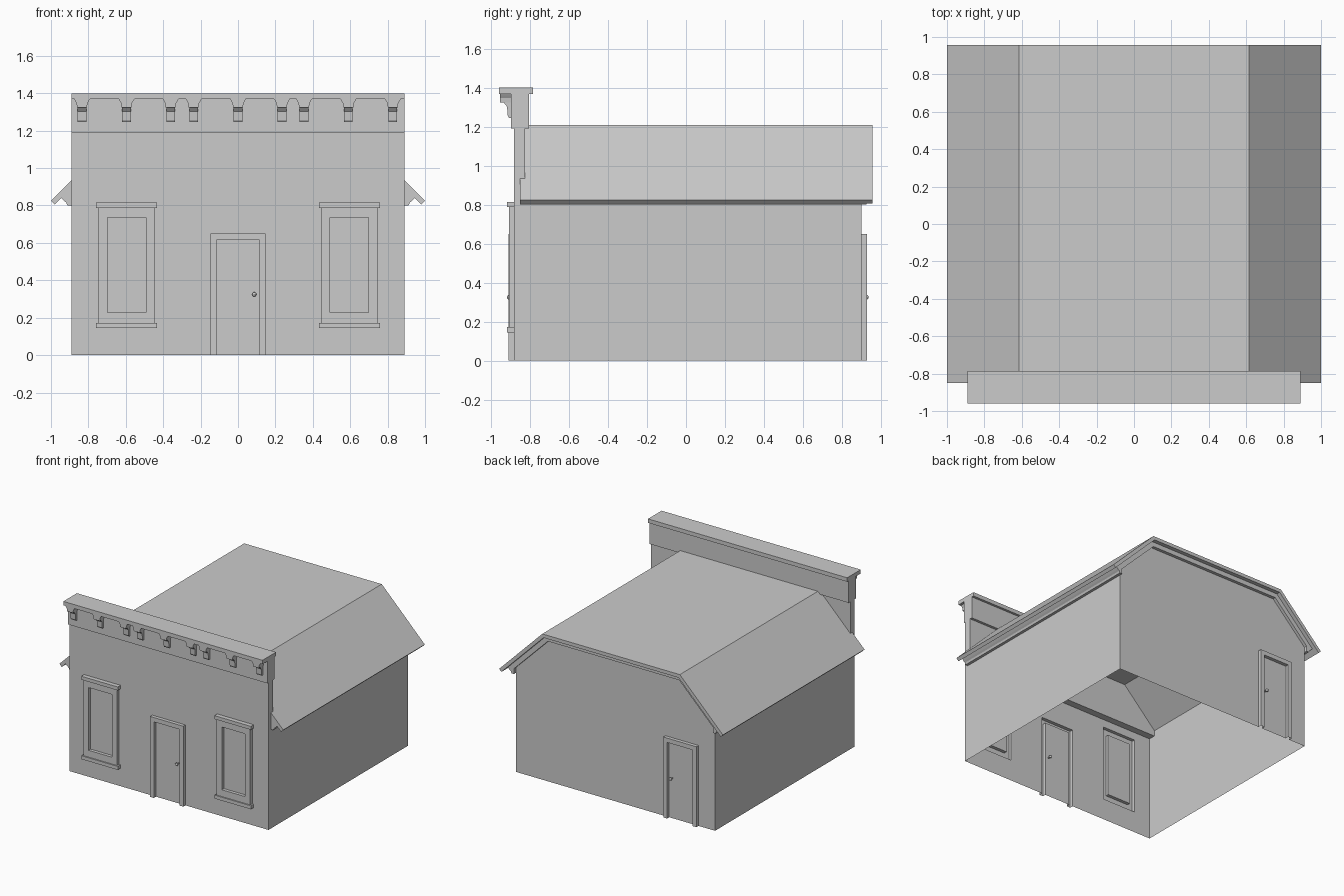
import bpy, bmesh
from mathutils import Vector

if "Cube" in bpy.data.objects:
    bpy.data.objects.remove(bpy.data.objects["Cube"])


def make(name, verts, faces, out=None):
    bm = bmesh.new()
    vs = [bm.verts.new(v) for v in verts]
    for f in faces:
        bm.faces.new([vs[i] for i in f])
    bmesh.ops.remove_doubles(bm, verts=bm.verts, dist=0.0005)
    if out is None:
        bmesh.ops.recalc_face_normals(bm, faces=bm.faces)
    else:
        bm.normal_update()
        for f in bm.faces:
            if f.normal.dot(Vector(out)) < 0:
                f.normal_flip()
    me = bpy.data.meshes.new(name)
    bm.to_mesh(me)
    bm.free()
    ob = bpy.data.objects.new(name, me)
    bpy.context.collection.objects.link(ob)
    return ob


def prism(name, pts, a, b, axis='y'):
    """Extrude a profile: (x, z) along y, or (y, z) along x."""
    n = len(pts)
    place = (lambda p, t: (p[0], t, p[1])) if axis == 'y' else (lambda p, t: (t, p[0], p[1]))
    verts = [place(p, t) for t in (a, b) for p in pts]
    faces = [range(n), range(n, 2 * n)]
    faces += [(i, (i + 1) % n, n + (i + 1) % n, n + i) for i in range(n)]
    return make(name, verts, faces)


def box(name, x0, x1, y0, y1, z0, z1):
    return prism(name, [(x0, z0), (x1, z0), (x1, z1), (x0, z1)], y0, y1)


def framed_panel(name, outer, inner, wall, front, panel, closed):
    """Casing and recessed panel stepped out of an opening in a wall."""
    verts = []
    for (x0, x1, z0, z1), y in ((outer, wall), (outer, front), (inner, front), (inner, panel)):
        verts += [(x0, y, z0), (x0, y, z1), (x1, y, z1), (x1, y, z0)]
    faces = [(12, 13, 14, 15)]
    for r in (0, 4, 8):
        for i in range(4 if closed else 3):
            j = (i + 1) % 4
            faces.append((r + i, r + j, r + 4 + j, r + 4 + i))
    return make(name, verts, faces)


def knob(name, x, y):
    bm = bmesh.new()
    bmesh.ops.create_uvsphere(bm, u_segments=10, v_segments=6, radius=0.012)
    me = bpy.data.meshes.new(name)
    bm.to_mesh(me)
    bm.free()
    ob = bpy.data.objects.new(name, me)
    ob.location = (x, y, 0.325)
    bpy.context.collection.objects.link(ob)
    bpy.context.view_layer.objects.active = ob
    ob.select_set(True)
    bpy.ops.object.shade_smooth_by_angle()
    ob.select_set(False)


def door(name, cx, s):
    wall, front, panel = (-0.882, -0.91, -0.882) if s < 0 else (0.9, 0.928, 0.9)
    framed_panel(name, (cx - 0.148, cx + 0.148, 0, 0.65),
                 (cx - 0.115, cx + 0.115, 0, 0.615), wall, front, panel, False)
    box(name + "_knob_stem", cx + 0.083, cx + 0.091, panel - 0.025, panel + 0.025, 0.321, 0.329)
    for side in (-1, 1):
        knob(name + "_knob", cx + 0.087, panel + side * 0.025)


W, FY, BY = 0.89, -0.882, 0.9

# Front wall sheet with openings for the windows and door
xs = [-W, -0.745, -0.445, -0.148, 0.148, 0.445, 0.745, W]
zs = [0, 0.17, 0.65, 0.79, 0.85]
verts, faces = [(x, FY, z) for z in zs for x in xs], []
for r in range(4):
    for c in range(7):
        if (c in (1, 5) and r in (1, 2)) or (c == 3 and r < 2):
            continue
        i = r * 8 + c
        faces.append((i, i + 1, i + 9, i + 8))
make("front_wall", verts, faces, (0, -1, 0))

# Side walls and gabled back wall with a door opening
for s in (-1, 1):
    make("side_wall", [(s * W, FY, 0), (s * W, BY, 0), (s * W, BY, 0.895), (s * W, FY, 0.895)],
         [range(4)], (s, 0, 0))
back = [(-W, 0), (-0.743, 0), (-0.743, 0.65), (-0.447, 0.65), (-0.447, 0), (W, 0),
        (W, 0.895), (0.603, 1.182), (-0.603, 1.182), (-W, 0.895)]
make("back_wall", [(x, BY, z) for x, z in back], [range(len(back))], (0, 1, 0))

# Roof slab with a flat top and sloped sides
half = [(0.615, 1.21), (1.0, 0.825), (0.98, 0.805), (0.603, 1.182)]
prism("roof", half + [(-x, z) for x, z in reversed(half)], -0.851, 0.957)

# Trim under the eaves and along the back gable
for s in (-1, 1):
    eave = [(0.89, 0.80), (0.912, 0.80), (0.918, 0.815), (0.93, 0.825), (0.945, 0.84), (0.89, 0.895)]
    prism("eave_trim", [(s * x, z) for x, z in eave], -0.851, 0.925)
edge = [(0.603, 1.182), (0.945, 0.84), (0.918, 0.815), (0.587, 1.145)]
prism("gable_trim", edge + [(-x, z) for x, z in reversed(edge)], BY, 0.925)

# False front: thin wall, upper band and cap
box("parapet_wall", -W, W, FY, -0.826, 0.85, 1.19)
box("parapet_band", -W, W, -0.897, -0.805, 1.19, 1.37)
box("parapet_cap", -W, W, -0.959, -0.786, 1.368, 1.40)

# Brackets under the cap
side = [(-0.89, 1.246), (-0.909, 1.246), (-0.915, 1.258), (-0.918, 1.303), (-0.94, 1.33),
        (-0.94, 1.369), (-0.89, 1.369)]
for cx in (-0.834, -0.596, -0.36, -0.237, 0, 0.235, 0.353, 0.59, 0.828):
    prism("bracket", side, cx - 0.023, cx + 0.023, 'x')
    flare = [(0.027, 1.325), (0.029, 1.347), (0.037, 1.36), (0.042, 1.369)]
    prism("bracket_top", [(cx + x, z) for x, z in flare] +
          [(cx - x, z) for x, z in reversed(flare)], -0.953, -0.89)

# Windows with head and sill
for s in (-1, 1):
    c = s * 0.595
    framed_panel("window", (c - 0.15, c + 0.15, 0.17, 0.79), (c - 0.104, c + 0.104, 0.228, 0.735),
                 FY, -0.908, FY, True)
    box("window_head", c - 0.163, c + 0.163, -0.918, FY, 0.787, 0.815)
    box("window_sill", c - 0.163, c + 0.163, -0.918, FY, 0.145, 0.173)

# Front and back doors
door("front_door", 0, -1)
door("back_door", -0.595, 1)
